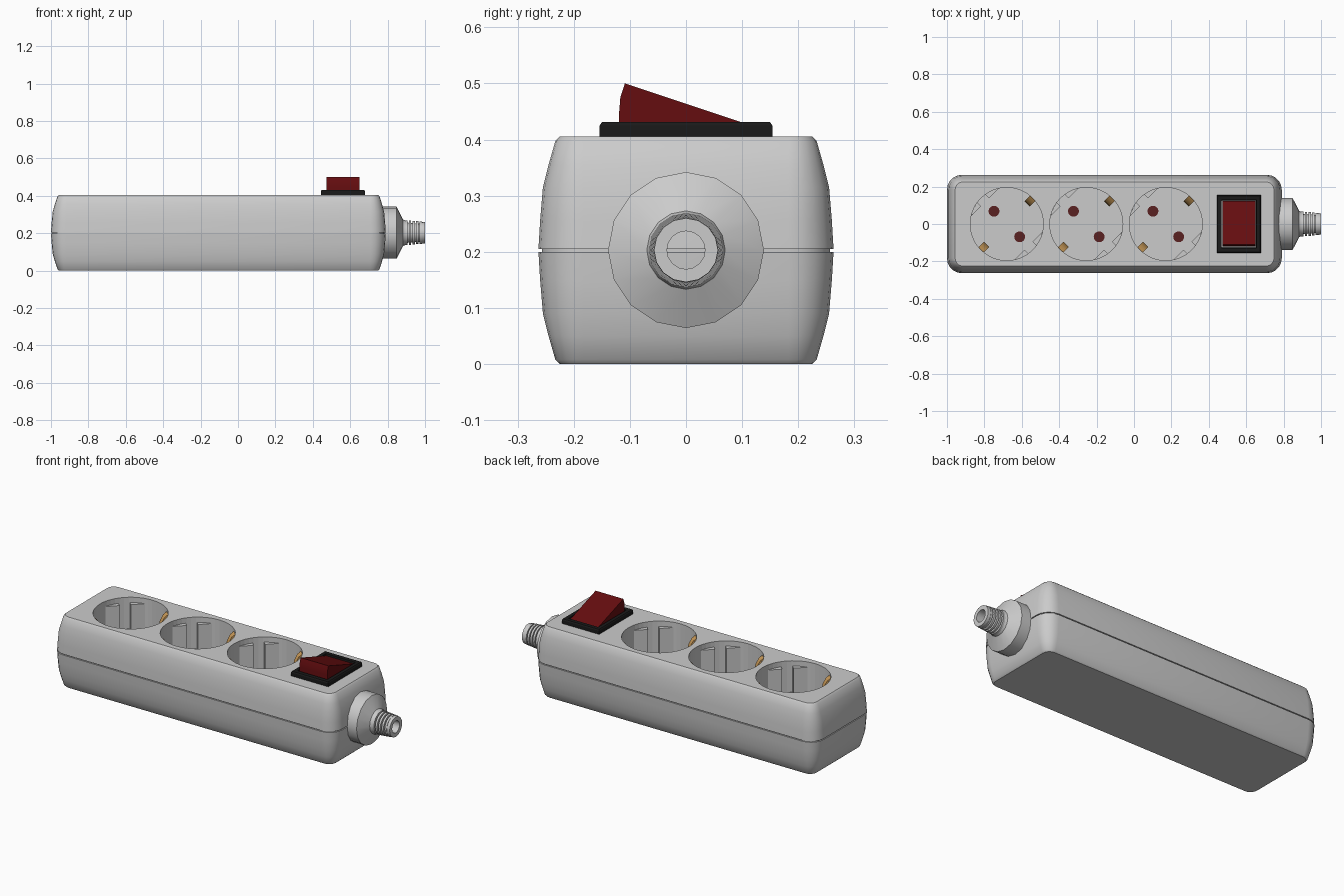
import bpy, bmesh, math
from mathutils import Matrix, Vector

if "Cube" in bpy.data.objects:
    bpy.data.objects.remove(bpy.data.objects["Cube"])

TOP, MID = 0.405, 0.203
R, FLOOR = 0.195, 0.225


def material(name, rgb):
    m = bpy.data.materials.new(name)
    m.diffuse_color = (*rgb, 1)
    m.use_nodes = True
    m.node_tree.nodes["Principled BSDF"].inputs["Base Color"].default_value = m.diffuse_color
    return m


RED = material("red", (0.13, 0.004, 0.005))
BLACK = material("black", (0.01, 0.01, 0.01))
BRASS = material("brass", (0.6, 0.33, 0.1))
DARK_RED = material("dark_red", (0.1, 0.015, 0.015))


def finish(bm, name, mat=None, smooth=32):
    bmesh.ops.recalc_face_normals(bm, faces=bm.faces)
    me = bpy.data.meshes.new(name)
    bm.to_mesh(me)
    bm.free()
    ob = bpy.data.objects.new(name, me)
    bpy.context.collection.objects.link(ob)
    if mat:
        me.materials.append(mat)
    if smooth:
        bpy.ops.object.select_all(action='DESELECT')
        bpy.context.view_layer.objects.active = ob
        ob.select_set(True)
        bpy.ops.object.shade_smooth_by_angle(angle=math.radians(smooth))
    return ob


def loft(bm, rings, caps=True, closed=False):
    vs = [[bm.verts.new(p) for p in r] for r in rings]
    n = len(vs[0])
    for a, b in zip(vs, vs[1:] + (vs[:1] if closed else [])):
        for i in range(n):
            bm.faces.new((a[i], a[(i + 1) % n], b[(i + 1) % n], b[i]))
    if caps and not closed:
        bm.faces.new(vs[0][::-1])
        bm.faces.new(vs[-1])


def rounded_rect(x0, x1, hy, r, z, seg=5):
    pts = []
    for k, (cx, cy) in enumerate([(x1 - r, hy - r), (x0 + r, hy - r), (x0 + r, r - hy), (x1 - r, r - hy)]):
        for i in range(seg + 1):
            a = math.pi / 2 * (k + i / seg)
            pts.append((cx + r * math.cos(a), cy + r * math.sin(a), z))
    return pts


def prism(bm, pts, axis):
    # extrude a planar polygon along a vector
    loft(bm, [pts, [Vector(p) + Vector(axis) for p in pts]])


# body shell with bulging sides and a seam groove
half = [(0.0, 0.038), (0.008, 0.030), (0.05, 0.018), (0.09, 0.008), (0.15, 0.003), (0.2, 0.0), (0.2, 0.006)]
profile = half + [(TOP - z, d) for z, d in reversed(half)]
bm = bmesh.new()
loft(bm, [rounded_rect(-1 + d * 1.15, 0.79 - d * 1.1, 0.263 - d, 0.08 - d, z) for z, d in profile])
body = finish(bm, "body")


def cut(target, bm):
    cutter = finish(bm, "cutter", smooth=0)
    cutter.hide_render = True
    mod = target.modifiers.new("cut", 'BOOLEAN')
    mod.operation, mod.solver, mod.object = 'DIFFERENCE', 'EXACT', cutter
    bpy.context.view_layer.objects.active = target
    bpy.ops.object.modifier_apply(modifier=mod.name)
    bpy.data.objects.remove(cutter)


# socket wells
centres = (-0.68, -0.255, 0.17)
bm = bmesh.new()
for cx in centres:
    bmesh.ops.create_cone(bm, cap_ends=True, segments=48, radius1=R, radius2=R, depth=0.4,
                          matrix=Matrix.Translation((cx, 0, FLOOR + 0.2)))
cut(body, bm)

# guide ribs, earth clips and pin holes of each socket
for n, cx in enumerate(centres, 1):
    ribs, clips, pins = bmesh.new(), bmesh.new(), bmesh.new()
    for turn in (0, math.pi):
        def place(bm, angle):
            return Matrix.Translation((cx, 0, 0)) @ Matrix.Rotation(angle + turn, 4, 'Z')

        # chord-shaped ribs either side of a slot
        m = place(ribs, math.radians(135))
        for s in (-1, 1):
            arc = [(math.sqrt(R * R - v * v), s * v, FLOOR) for v in (0.105, 0.08, 0.055, 0.03)]
            prism(ribs, [m @ Vector(p) for p in [(0.164, s * 0.03, FLOOR)] + arc], (0, 0, 0.15))
        # bent earth clip
        m = place(clips, math.radians(45))
        outer = [(0.194, 0.39), (0.175, 0.375), (0.157, 0.34), (0.153, 0.30), (0.16, 0.26), (0.165, FLOOR)]
        inner = [(r + 0.008, z - 0.004) for r, z in reversed(outer)]
        prism(clips, [m @ Vector((r, -0.02, z)) for r, z in outer + inner],
              m.to_3x3() @ Vector((0, 0.04, 0)))
        # pin hole disc
        m = place(pins, math.radians(135))
        bmesh.ops.create_cone(pins, cap_ends=True, segments=24, radius1=0.029, radius2=0.029, depth=0.006,
                              matrix=m @ Matrix.Translation((0.097, 0, FLOOR)))
    finish(ribs, f"socket_ribs_{n}")
    finish(clips, f"earth_clips_{n}", BRASS)
    finish(pins, f"pin_holes_{n}", DARK_RED)

# switch frame: hollow rectangle with bevelled top edges
sx = 0.561


def rect(hx, hy, z):
    return [(sx + a * hx, b * hy, z) for a, b in ((1, 1), (-1, 1), (-1, -1), (1, -1))]


bm = bmesh.new()
loft(bm, [rect(0.118, 0.154, TOP - 0.005), rect(0.118, 0.154, 0.425), rect(0.114, 0.150, 0.431),
          rect(0.094, 0.128, 0.431), rect(0.092, 0.126, 0.407), rect(0.092, 0.126, TOP - 0.005)])
finish(bm, "switch_frame", BLACK, 0)

# tilted rocker
bm = bmesh.new()
prism(bm, [(sx - 0.088, y, z) for y, z in
           ((-0.119, 0.407), (-0.119, 0.45), (-0.117, 0.475), (-0.109, 0.5), (0.122, 0.423), (0.122, 0.407))],
      (0.176, 0, 0))
finish(bm, "switch_rocker", RED)


def revolve(bm, prof, n):
    # closed profile of (x, radius) turned about the cable axis
    loft(bm, [[(x, r * math.cos(2 * math.pi * i / n), MID + r * math.sin(2 * math.pi * i / n))
               for i in range(n)] for x, r in prof], closed=True)


# cable collar
bm = bmesh.new()
revolve(bm, [(0.76, 0.034), (0.76, 0.139), (0.848, 0.139), (0.883, 0.07), (0.895, 0.066), (0.895, 0.034)], 16)
finish(bm, "cable_collar")

# ribbed strain relief sleeve
prof = [(0.88, 0.034), (0.88, 0.054)]
for i in range(5):
    x, r = 0.895 + i * 0.019, 0.066 - i * 0.0015
    prof += [(x, r - 0.012), (x, r), (x + 0.012, r), (x + 0.012, r - 0.012)]
prof += [(0.982, 0.048), (0.982, 0.058), (1.0, 0.057), (1.0, 0.034)]
bm = bmesh.new()
revolve(bm, [p for p in prof if p[0] < 0.98 or p[0] >= 0.982], 16)
finish(bm, "strain_relief")
